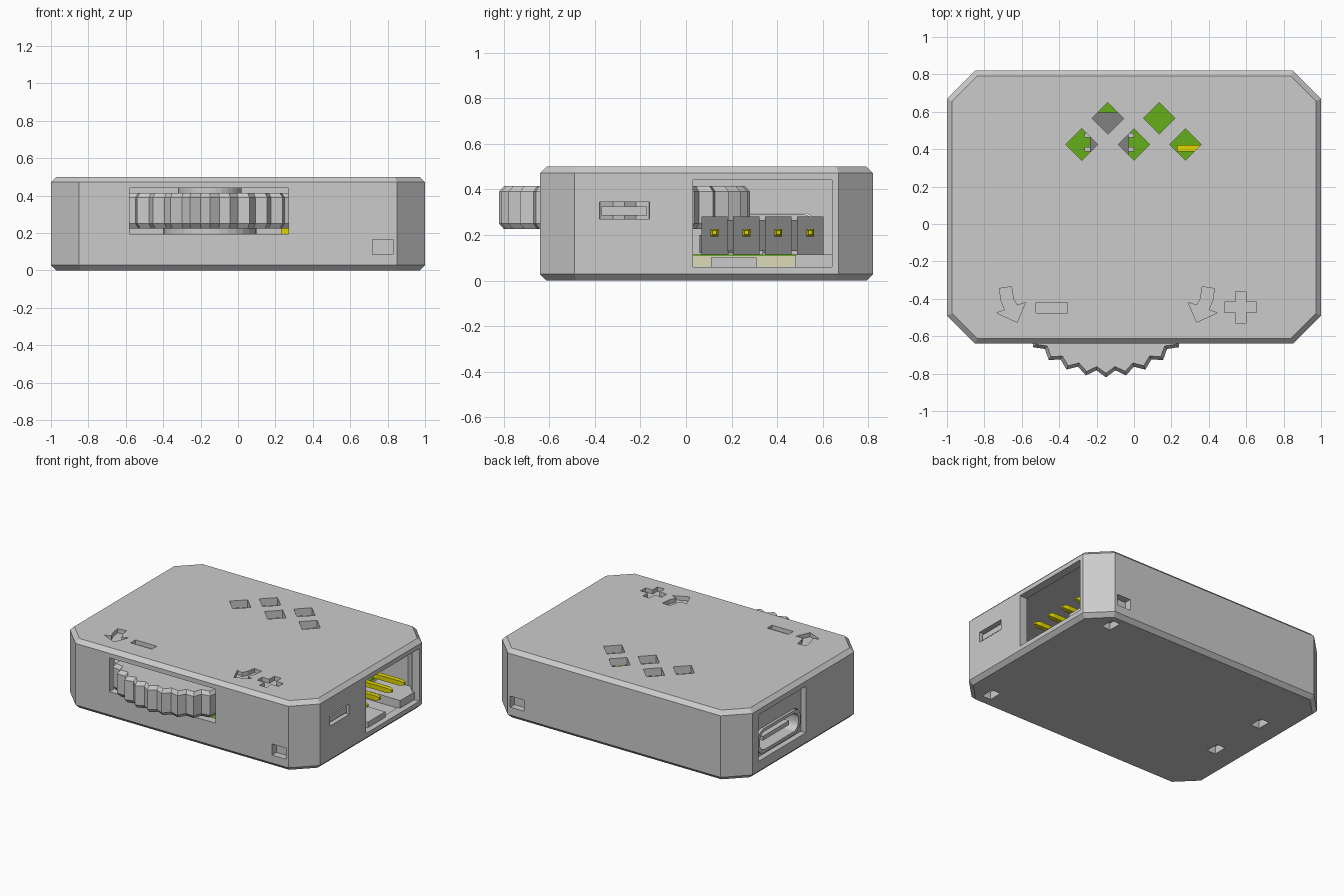
import bpy, bmesh
from math import sin, cos, pi

if "Cube" in bpy.data.objects:
    bpy.data.objects.remove(bpy.data.objects["Cube"])


def material(name, rgb):
    m = bpy.data.materials.new(name)
    m.diffuse_color = (*rgb, 1)
    m.use_nodes = True
    m.node_tree.nodes["Principled BSDF"].inputs["Base Color"].default_value = m.diffuse_color
    return m


GREEN = material("board_green", (0.13, 0.42, 0.01))
YELLOW = material("pin_yellow", (0.75, 0.68, 0.0))
CREAM = material("board_cream", (0.72, 0.70, 0.48))
DARK = material("dark_plastic", (0.22, 0.22, 0.22))


def loft(name, layers, axis="z", mat=None):
    """Solid through stacked loops: layers = [(points, height), ...]."""
    bm = bmesh.new()
    rings = []
    for pts, h in layers:
        rings.append([bm.verts.new((u, v, h) if axis == "z" else (h, u, v)) for u, v in pts])
    n = len(rings[0])
    for a, b in zip(rings, rings[1:]):
        for i in range(n):
            j = (i + 1) % n
            bm.faces.new((a[i], a[j], b[j], b[i]))
    bm.faces.new(rings[0][::-1])
    bm.faces.new(rings[-1])
    bmesh.ops.recalc_face_normals(bm, faces=bm.faces)
    me = bpy.data.meshes.new(name)
    bm.to_mesh(me)
    bm.free()
    ob = bpy.data.objects.new(name, me)
    bpy.context.collection.objects.link(ob)
    if mat:
        me.materials.append(mat)
    return ob


def prism(name, pts, h0, h1, axis="z", mat=None):
    return loft(name, [(pts, h0), (pts, h1)], axis, mat)


def box(name, x0, x1, y0, y1, z0, z1, mat=None):
    return prism(name, [(x0, y0), (x1, y0), (x1, y1), (x0, y1)], z0, z1, "z", mat)


def cut(target, cutter):
    mod = target.modifiers.new("cut", "BOOLEAN")
    mod.operation = "DIFFERENCE"
    mod.solver = "EXACT"
    mod.object = cutter
    bpy.context.view_layer.objects.active = target
    bpy.ops.object.modifier_apply(modifier=mod.name)
    bpy.data.objects.remove(cutter)


def outline(i):
    """Case outline with cut corners, inset by i."""
    x, y0, y1, c = 1 - i, -0.64 + i, 0.82 - i, 0.15 - 0.586 * i
    return [(-x + c, y0), (x - c, y0), (x, y0 + c), (x, y1 - c),
            (x - c, y1), (-x + c, y1), (-x, y1 - c), (-x, y0 + c)]


def circle(cx, cy, r, n=32):
    return [(cx + r * cos(2 * pi * k / n), cy + r * sin(2 * pi * k / n)) for k in range(n)]


def rounded(cu, cv, w, h, r, seg=6):
    pts = []
    for q, (su, sv) in enumerate([(1, 1), (-1, 1), (-1, -1), (1, -1)]):
        for k in range(seg + 1):
            a = (q + k / seg) * pi / 2
            pts.append((cu + su * (w / 2 - r) + r * cos(a), cv + sv * (h / 2 - r) + r * sin(a)))
    return pts


# hollow case with bevelled rims
case = loft("case", [(outline(0.028), 0), (outline(0), 0.028),
                     (outline(0), 0.472), (outline(0.028), 0.5)])
cut(case, prism("cavity", outline(0.06), 0.055, 0.445))

# wheel slot, header opening, clip slot
cut(case, box("c", -0.58, 0.27, -0.7, -0.55, 0.195, 0.44))
cut(case, box("c", 0.9, 1.1, 0.03, 0.64, 0.06, 0.44))
cut(case, box("c", 0.9, 1.1, -0.38, -0.16, 0.27, 0.345))
# plug recess and port hole on the left
cut(case, box("c", -1.1, -0.96, 0.06, 0.60, 0.10, 0.435))
cut(case, prism("c", rounded(0.33, 0.205, 0.50, 0.18, 0.07), -1.1, -0.9, "x"))
# small pry pockets front and back
for y0, y1 in ((-0.7, -0.59), (0.77, 0.9)):
    cut(case, box("c", 0.72, 0.83, y0, y1, 0.085, 0.165))
# foot holes in the floor
for x, y in ((0.785, 0.70), (0.80, -0.50), (-0.79, 0.34), (-0.785, -0.10)):
    cut(case, box("c", x - 0.035, x + 0.035, y - 0.05, y + 0.05, -0.1, 0.08))
# diamond light windows
for x, y in ((-0.28, 0.425), (0, 0.425), (0.275, 0.425), (-0.14, 0.565), (0.135, 0.565)):
    d = 0.085
    cut(case, prism("c", [(x - d, y), (x, y - d), (x + d, y), (x, y + d)], 0.4, 0.6))

# engraved arrows, minus and plus
arrow = [(-.72, -.345), (-.655, -.335), (-.645, -.40), (-.625, -.435), (-.58, -.42),
         (-.625, -.525), (-.735, -.475), (-.69, -.46), (-.71, -.41)]
for pts in (arrow, [(-0.29 - x, y) for x, y in arrow]):
    cut(case, prism("c", pts, 0.47, 0.6))
cut(case, box("c", -0.525, -0.355, -0.475, -0.42, 0.47, 0.6))
a, b = 0.028, 0.085
plus = [(a, b), (a, a), (b, a), (b, -a), (a, -a), (a, -b),
        (-a, -b), (-a, -a), (-b, -a), (-b, a), (-a, a), (-a, b)]
cut(case, prism("c", [(0.57 + x, -0.445 + y) for x, y in plus], 0.47, 0.6))

# snap clip and ledges behind the right openings
box("snap_clip", 0.92, 0.985, -0.37, -0.17, 0.285, 0.325)
box("ledge_back", 0.65, 0.96, 0.48, 0.70, 0.05, 0.115)
box("ledge_middle", 0.65, 0.96, 0.11, 0.31, 0.05, 0.10)

# circuit board
box("board_core", -0.92, 0.62, -0.57, 0.75, 0.06, 0.108, CREAM)
box("board_top", -0.92, 0.62, -0.57, 0.75, 0.108, 0.115, GREEN)


# toothed thumb wheel on its encoder
def gear(s, n=32):
    return [(-0.15 + s * r * cos(t), -0.27 + s * r * sin(t))
            for k in range(2 * n)
            for r, t in [((0.55, 0.515)[k % 2], -pi / 2 + k * pi / n)]]


loft("thumb_wheel", [(gear(0.96), 0.225), (gear(1), 0.25), (gear(1), 0.39), (gear(0.96), 0.415)])
prism("encoder_base", circle(-0.15, -0.27, 0.25), 0.115, 0.23)
prism("wheel_cap", circle(-0.15, -0.27, 0.17), 0.41, 0.44)

# plug port with tongue
port = prism("port_shell", rounded(0.33, 0.205, 0.49, 0.175, 0.07), -0.975, -0.63, "x")
cut(port, prism("c", rounded(0.33, 0.205, 0.44, 0.13, 0.055), -1.1, -0.68, "x"))
box("port_tongue", -0.95, -0.67, 0.18, 0.48, 0.19, 0.22)

# controller chip with legs
box("chip", -0.235, -0.03, 0.06, 0.595, 0.12, 0.20, DARK)
for k in range(7):
    y = 0.10 + 0.075 * k
    for x in (-0.265, -0.03):
        box("chip_leg", x, x + 0.03, y - 0.012, y + 0.012, 0.115, 0.15)

# four-pin angled header
box("header_web", 0.48, 0.59, 0.08, 0.59, 0.13, 0.265, DARK)
for k in range(4):
    y = 0.125 + 0.14 * k
    box("header_block", 0.47, 0.60, y - 0.058, y + 0.058, 0.115, 0.28, DARK)
    p = 0.017
    sq = lambda s: [(y - s, 0.21 - s), (y + s, 0.21 - s), (y + s, 0.21 + s), (y - s, 0.21 + s)]
    loft("header_pin", [(sq(p), 0.23), (sq(p), 0.92), (sq(p / 2), 0.95)], "x", YELLOW)
    box("pin_leg", 0.23, 0.264, y - p, y + p, 0.06, 0.21, YELLOW)
